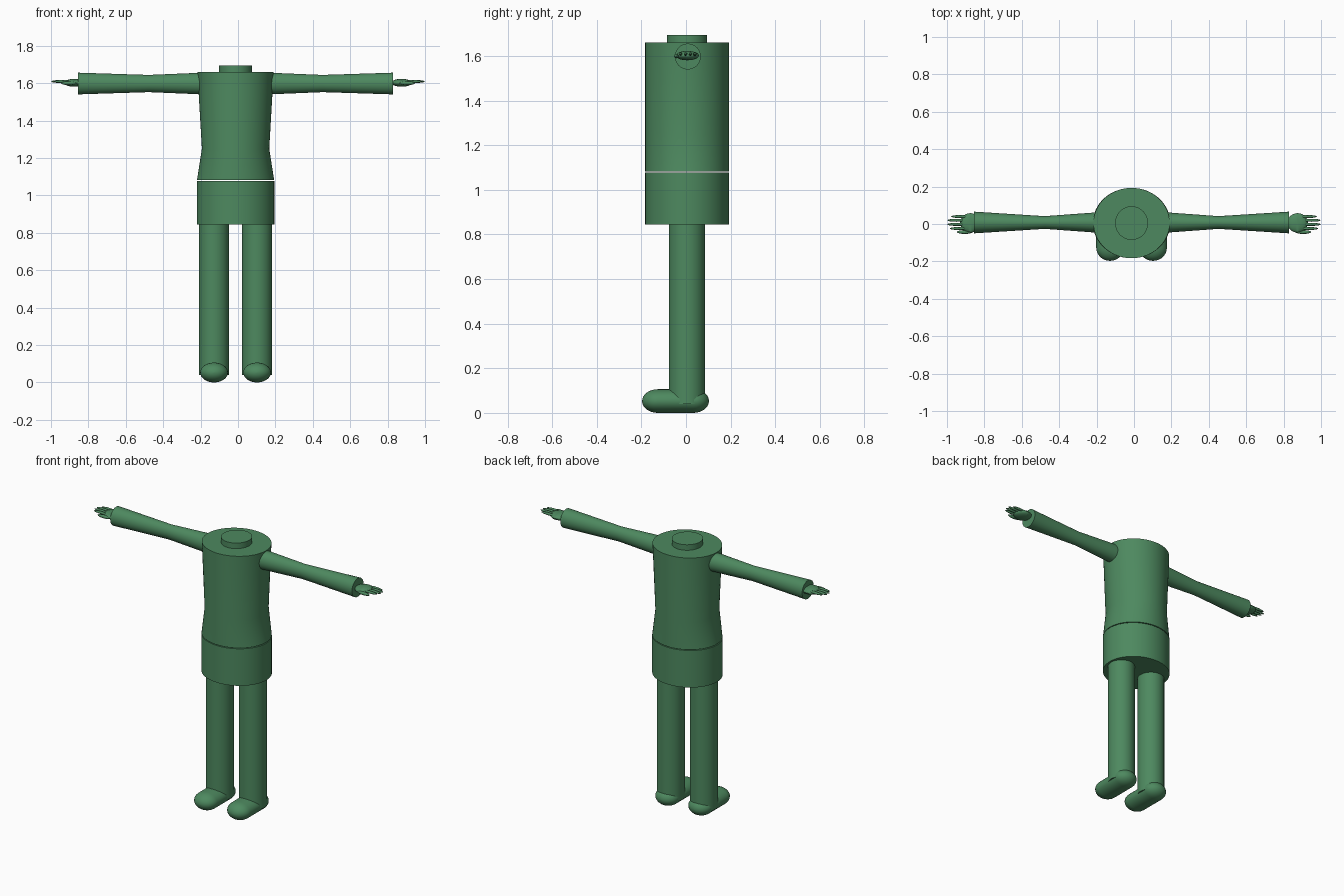
import bpy, bmesh
from math import sin, cos, pi
from mathutils import Vector

if "Cube" in bpy.data.objects:
    bpy.data.objects.remove(bpy.data.objects["Cube"], do_unlink=True)

green = bpy.data.materials.new("soft_green")
green.use_nodes = True
COLOUR = (0.075, 0.25, 0.115, 1)
green.diffuse_color = COLOUR
green.node_tree.nodes["Principled BSDF"].inputs["Base Color"].default_value = COLOUR

MID = -0.013   # centre line of the body
DEPTH = 0.005


def loft(name, axis, centre, rings, sides=48):
    """Skin elliptical rings (offset, radius_a, radius_b) along an axis."""
    a, b = [i for i in range(3) if i != axis]
    bm = bmesh.new()
    loops = []
    for t, ra, rb in rings:
        loop = []
        for k in range(sides):
            p = Vector(centre)
            p[axis] += t
            p[a] += ra * cos(2 * pi * k / sides)
            p[b] += rb * sin(2 * pi * k / sides)
            loop.append(bm.verts.new(p))
        loops.append(loop)
    for low, high in zip(loops, loops[1:]):
        for k in range(sides):
            n = (k + 1) % sides
            bm.faces.new((low[k], low[n], high[n], high[k]))
    bm.faces.new(loops[0])
    bm.faces.new(loops[-1])
    bmesh.ops.recalc_face_normals(bm, faces=bm.faces)
    mesh = bpy.data.meshes.new(name)
    bm.to_mesh(mesh)
    bm.free()
    mesh.materials.append(green)
    obj = bpy.data.objects.new(name, mesh)
    bpy.context.collection.objects.link(obj)
    bpy.ops.object.select_all(action="DESELECT")
    obj.select_set(True)
    bpy.context.view_layer.objects.active = obj
    bpy.ops.object.shade_smooth_by_angle(angle=0.6)
    return obj


def rounded(cap, ra, rb, straight=0, steps=14):
    """Rings of an ellipsoid, optionally stretched by a straight middle."""
    rings = []
    for i in range(steps + 1):
        u = -pi / 2 + pi * (i + 0.01) / (steps + 0.02)
        side = -1 if i < steps / 2 else 1
        rings.append((cap * sin(u) + side * straight, ra * cos(u), rb * cos(u)))
        if i == steps // 2:
            rings.insert(-1, (-straight, ra, rb))
    return rings


# Trunk
loft("hips", 2, (MID, DEPTH, 0), [(0.845, 0.207, 0.188), (1.078, 0.207, 0.188)], 64)
loft("torso", 2, (MID, DEPTH, 0),
     [(1.083, 0.206, 0.188), (1.25, 0.18, 0.188), (1.66, 0.204, 0.188)], 64)
loft("neck", 2, (MID, DEPTH, 0), [(1.62, 0.088, 0.09), (1.695, 0.088, 0.09)])

for label, s in (("left", 1), ("right", -1)):
    # Leg and foot
    x = MID + s * 0.115
    loft(label + "_leg", 2, (x, 0.004, 0), [(0.04, 0.08, 0.081), (0.846, 0.08, 0.081)])
    loft(label + "_foot", 1, (x, -0.047, 0.053), rounded(0.07, 0.074, 0.053, 0.08))

    # Arm, thinner at the elbow
    loft(label + "_arm", 0, (MID, 0.008, 1.598),
         [(s * 0.08, 0.062, 0.062), (s * 0.465, 0.034, 0.046), (s * 0.842, 0.058, 0.058)])

    # Hand
    tip = 0.998
    loft(label + "_palm", 0, (s * 0.875, 0.006, 1.602), rounded(0.055, 0.052, 0.021), 24)
    for i, (y, short) in enumerate(((0.04, 0.02), (0.02, 0), (-0.002, 0), (-0.024, 0.012))):
        loft(f"{label}_finger_{i + 1}", 0, (s * (tip - short - 0.05), y, 1.609),
             rounded(0.05, 0.008, 0.008), 12)
    loft(label + "_thumb", 0, (s * 0.905, -0.043, 1.6), rounded(0.042, 0.01, 0.01), 12)
